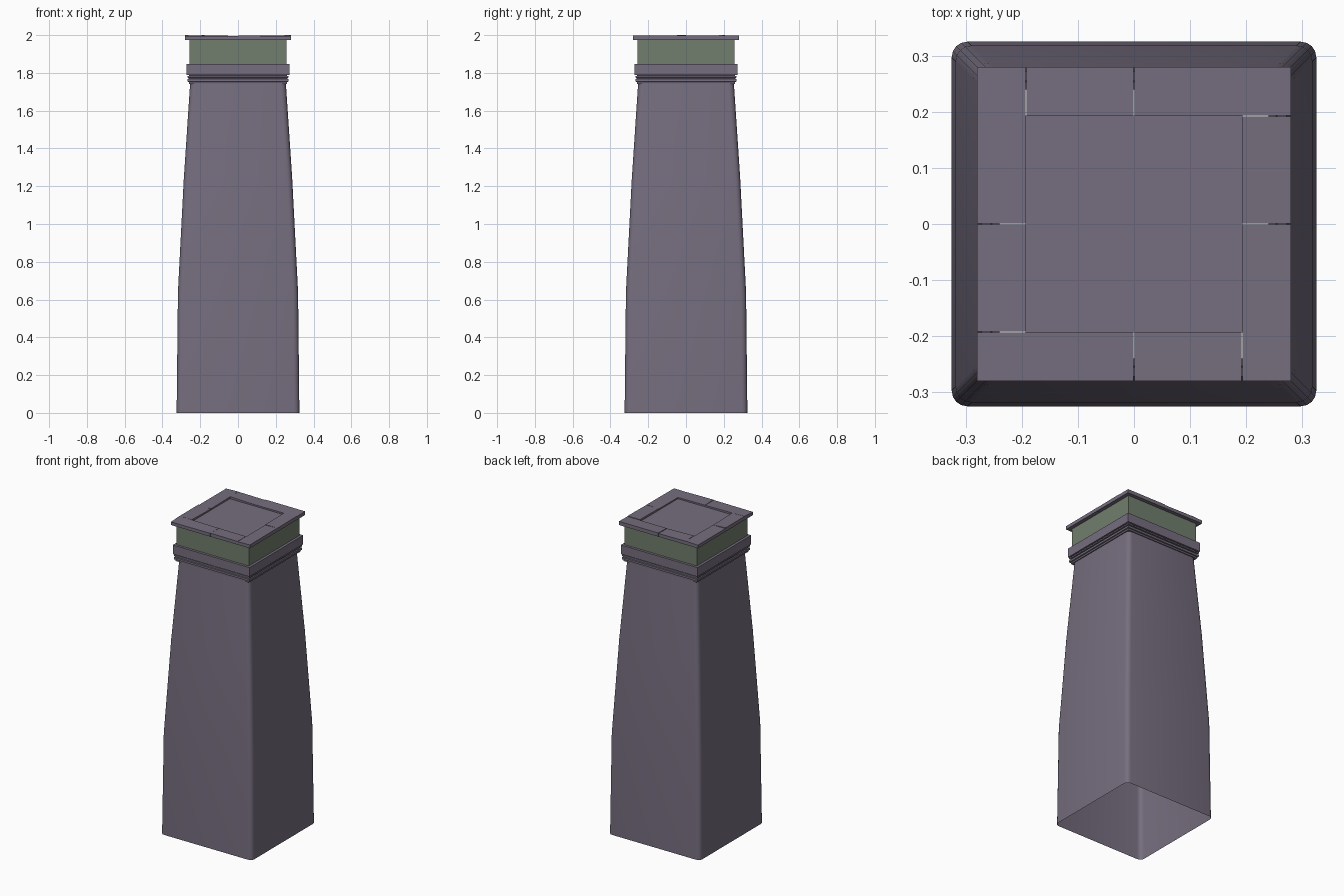
import bpy, bmesh, math, random

if "Cube" in bpy.data.objects:
    bpy.data.objects.remove(bpy.data.objects["Cube"])

random.seed(4)


def material(name, col):
    m = bpy.data.materials.new(name)
    m.diffuse_color = (*col, 1)
    m.use_nodes = True
    m.node_tree.nodes["Principled BSDF"].inputs["Base Color"].default_value = m.diffuse_color
    return m


STONE = material("purple_stone", (0.18, 0.155, 0.21))
GREEN = material("green_stone", (0.165, 0.21, 0.155))


def finish(name, bm, mat, smooth=False):
    bmesh.ops.recalc_face_normals(bm, faces=bm.faces[:])
    me = bpy.data.meshes.new(name)
    bm.to_mesh(me)
    bm.free()
    me.materials.append(mat)
    ob = bpy.data.objects.new(name, me)
    bpy.context.collection.objects.link(ob)
    if smooth:
        bpy.ops.object.select_all(action='DESELECT')
        ob.select_set(True)
        bpy.context.view_layer.objects.active = ob
        bpy.ops.object.shade_smooth_by_angle(angle=math.radians(35))
    return ob


def square_ring(h, r, segs=4):
    """Square of half width h, with corners rounded by r (sharp when r is 0)."""
    pts = []
    for sx, sy, a0 in ((1, 1, 0), (-1, 1, 90), (-1, -1, 180), (1, -1, 270)):
        if r == 0:
            pts.append((sx * h, sy * h))
            continue
        for i in range(segs + 1):
            a = math.radians(a0 + 90 * i / segs)
            pts.append((sx * (h - r) + r * math.cos(a), sy * (h - r) + r * math.sin(a)))
    return pts


def square_loft(name, profile, mat, r=0, smooth=False):
    """Skin square rings given as (half width, z)."""
    bm = bmesh.new()
    rings = [[bm.verts.new((x, y, z)) for x, y in square_ring(h, r)] for h, z in profile]
    for a, b in zip(rings, rings[1:]):
        n = len(a)
        for i in range(n):
            j = (i + 1) % n
            bm.faces.new((a[i], a[j], b[j], b[i]))
    return finish(name, bm, mat, smooth)


def slab(name, x0, x1, y0, y1, z0, z1, wobble=0.0):
    """Box whose upper corners are slightly uneven."""
    bm = bmesh.new()
    bmesh.ops.create_cube(bm, size=1)
    for v in bm.verts:
        top = v.co.z > 0
        v.co = (x1 if v.co.x > 0 else x0, y1 if v.co.y > 0 else y0, z1 if top else z0)
        if top:
            v.co.z -= random.random() * wobble
    return finish(name, bm, STONE)


# Tapering shaft, open underneath
square_loft("shaft", [(0.325, 0), (0.318, 0.64), (0.287, 1.24), (0.253, 1.75)],
            STONE, r=0.028, smooth=True)

# Stepped collar moulding
square_loft("collar", [(0.24, 1.742), (0.26, 1.742), (0.26, 1.752), (0.267, 1.754),
                       (0.267, 1.767), (0.261, 1.769), (0.261, 1.773), (0.267, 1.775),
                       (0.267, 1.783), (0.26, 1.785), (0.26, 1.788), (0.272, 1.788),
                       (0.272, 1.846), (0.256, 1.846)], STONE)

# Green neck
square_loft("neck", [(0.256, 1.846), (0.256, 1.976)], GREEN)

# Cap: recessed panel framed by a pinwheel of two stones per side
I, O, G = 0.193, 0.28, 0.001
slab("cap_panel", -I, I, -I, I, 1.975, 1.986)
for k in range(4):
    c, s = round(math.cos(k * math.pi / 2)), round(math.sin(k * math.pi / 2))
    for part, (a, b) in (("short", (-I + G, -G)), ("long", (G, O))):
        p = [(c * x - s * y, s * x + c * y) for x, y in ((a, I), (b, O))]
        xs, ys = sorted(q[0] for q in p), sorted(q[1] for q in p)
        slab(f"cap_stone_{part}_{k + 1}", *xs, *ys, 1.975, 2.0, 0.006)
